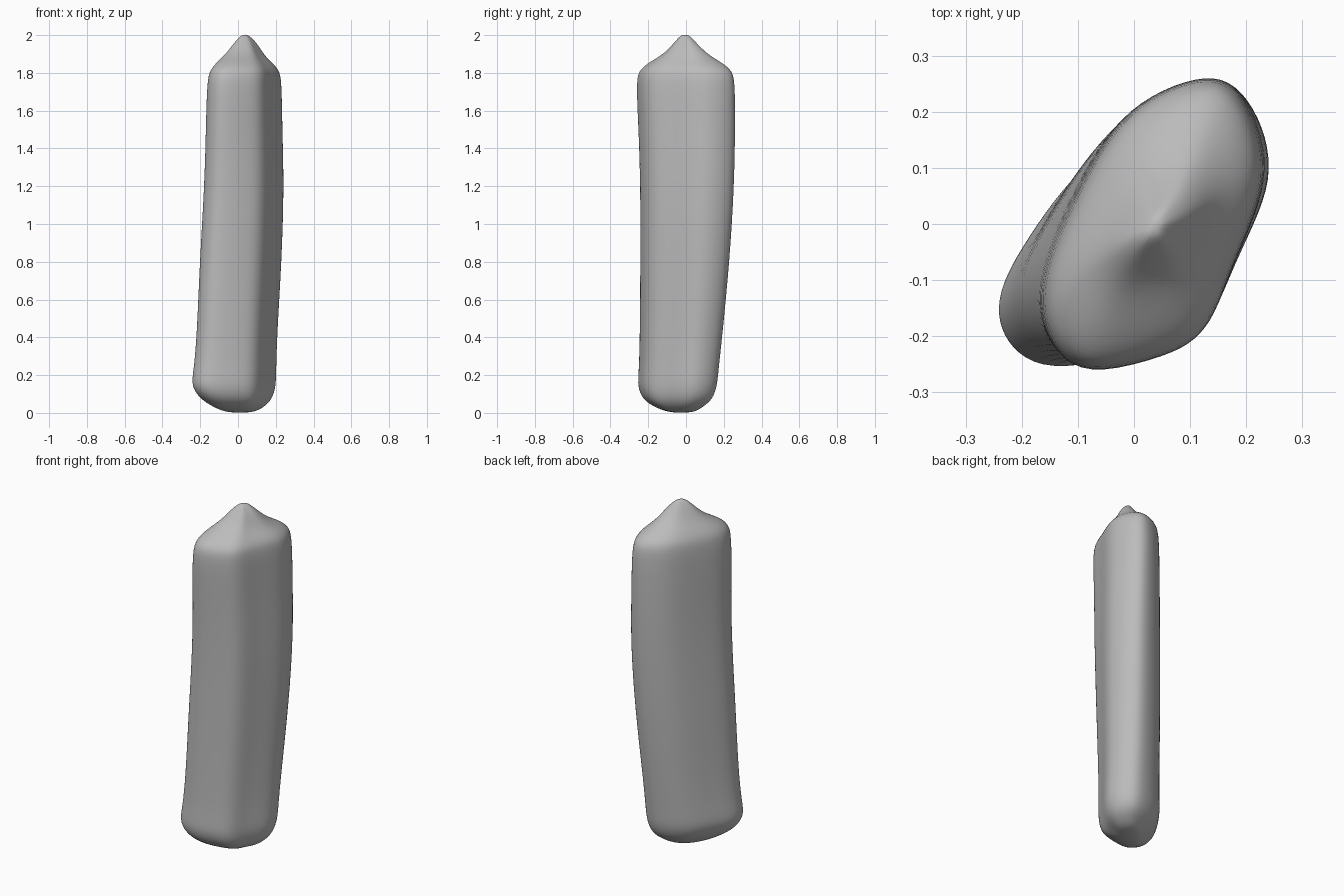
import bpy
import bmesh
import math

cube = bpy.data.objects.get("Cube")
if cube:
    bpy.data.objects.remove(cube)

# Material
grey = bpy.data.materials.new("plain grey")
grey.use_nodes = True
colour = (0.5, 0.5, 0.5, 1)
grey.diffuse_color = colour
grey.node_tree.nodes["Principled BSDF"].inputs["Base Color"].default_value = colour

# Lopsided oval cross-section, anticlockwise
OUTLINE = [(.25, .10), (.235, .18), (.20, .245), (.155, .272), (.08, .255), (0, .21),
           (-.06, .13), (-.115, .02), (-.15, -.06), (-.165, -.13), (-.155, -.195),
           (-.12, -.25), (-.06, -.272), (.07, -.237), (.12, -.21), (.155, -.165),
           (.185, -.08), (.23, .02)]

# Height, then left/right and front/back limits of each section
SECTIONS = [(.005, -.07, .09, -.10, .05), (.03, -.13, .14, -.17, .09),
            (.07, -.20, .185, -.235, .145), (.14, -.253, .207, -.265, .17),
            (.22, -.24, .208, -.257, .177), (.4, -.222, .212, -.252, .197),
            (.8, -.207, .237, -.25, .237), (1.2, -.182, .25, -.25, .262),
            (1.5, -.174, .24, -.26, .267), (1.76, -.168, .237, -.274, .267),
            (1.82, -.15, .222, -.255, .247), (1.865, -.105, .17, -.185, .175),
            (1.905, -.062, .135, -.115, .11), (1.96, -.022, .10, -.065, .055),
            (1.998, .015, .06, -.03, .02)]

xs, ys = zip(*OUTLINE)


def fit(value, source, low, high):
    return low + (value - min(source)) / (max(source) - min(source)) * (high - low)


# Body: loft the outline through all sections and close both ends
bm = bmesh.new()
rings = [[bm.verts.new((fit(x, xs, x0, x1), fit(y, ys, y0, y1), z)) for x, y in OUTLINE]
         for z, x0, x1, y0, y1 in SECTIONS]
count = len(OUTLINE)
for lower, upper in zip(rings, rings[1:]):
    for i in range(count):
        j = (i + 1) % count
        bm.faces.new((lower[i], lower[j], upper[j], upper[i]))
for ring, z in ((rings[0], 0), (rings[-1], 2.003)):
    tip = bm.verts.new((sum(v.co.x for v in ring) / count,
                        sum(v.co.y for v in ring) / count, z))
    for i in range(count):
        bm.faces.new((ring[i], ring[(i + 1) % count], tip))
bmesh.ops.recalc_face_normals(bm, faces=bm.faces)

mesh = bpy.data.meshes.new("bone_body")
bm.to_mesh(mesh)
bm.free()
mesh.materials.append(grey)
body = bpy.data.objects.new("bone_body", mesh)
bpy.context.collection.objects.link(body)

# Smooth the surface
rounding = body.modifiers.new("rounding", 'SUBSURF')
rounding.levels = rounding.render_levels = 2
bpy.ops.object.select_all(action='DESELECT')
body.select_set(True)
bpy.context.view_layer.objects.active = body
bpy.ops.object.shade_smooth_by_angle(angle=math.radians(60))
